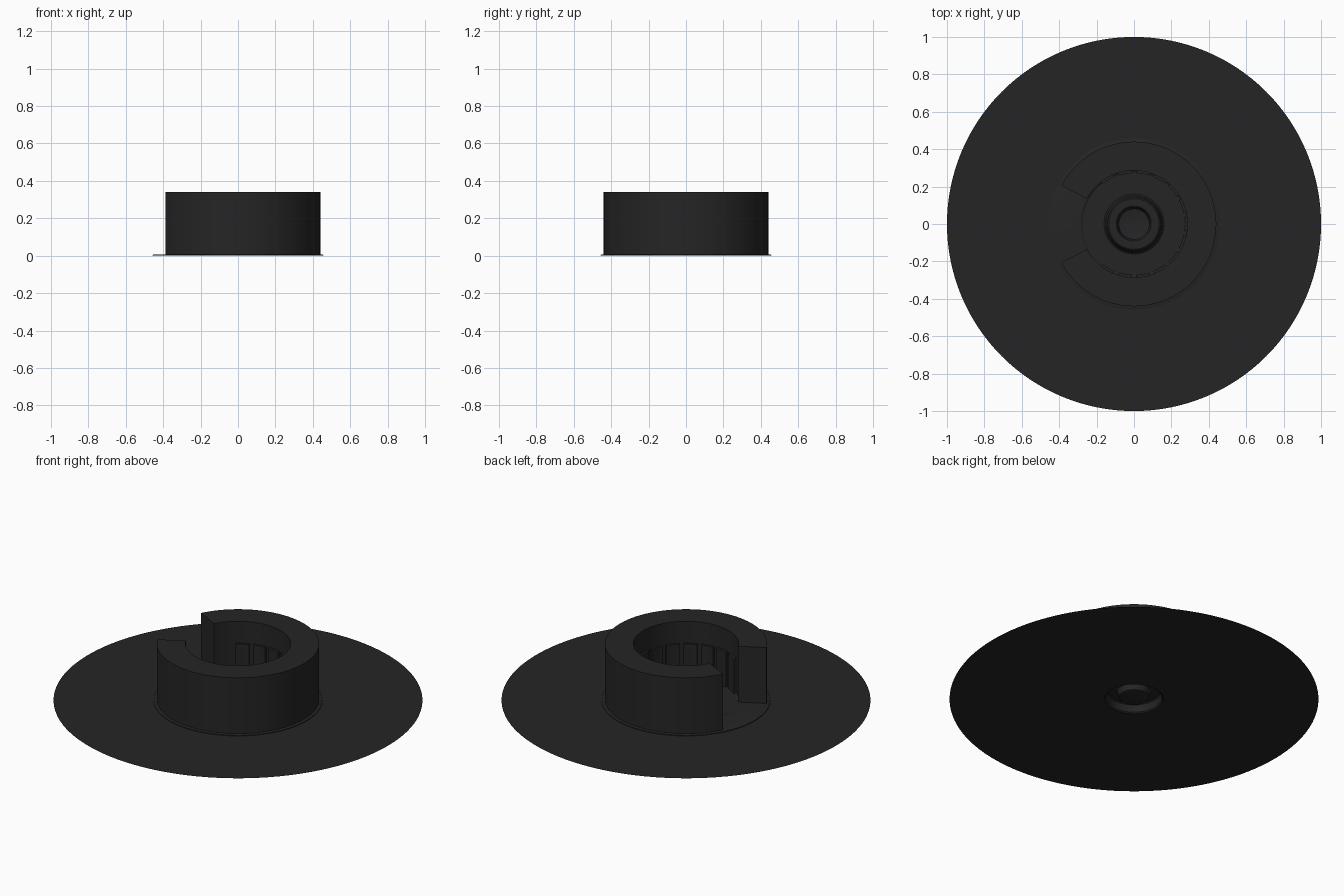
import bpy, bmesh, math

if "Cube" in bpy.data.objects:
    bpy.data.objects.remove(bpy.data.objects["Cube"])

mat = bpy.data.materials.new("charcoal black")
mat.diffuse_color = (0.0185, 0.0185, 0.0185, 1)
mat.use_nodes = True
mat.node_tree.nodes["Principled BSDF"].inputs["Base Color"].default_value = mat.diffuse_color


def sweep(name, profile, start=0.0, end=360.0, steps=128, caps=False):
    """Turn an (r, z) profile, listed outside to inside, about the z axis."""
    full = abs(end - start) >= 360
    bm = bmesh.new()
    cols = []
    for j in range(steps if full else steps + 1):
        a = math.radians(start + (end - start) * j / steps)
        cols.append([bm.verts.new((r * math.cos(a), r * math.sin(a), z))
                     for r, z in profile])
    for j in range(steps):
        p, q = cols[j], cols[(j + 1) % len(cols)]
        for i in range(len(profile) - 1):
            bm.faces.new((p[i], q[i], q[i + 1], p[i + 1]))
    if full and not caps:
        # close the middle of a sheet
        bm.faces.new([c[-1] for c in cols])
    if caps and not full:
        bm.faces.new(cols[0])
        bm.faces.new(cols[-1][::-1])
    me = bpy.data.meshes.new(name)
    bm.to_mesh(me)
    bm.free()
    me.materials.append(mat)
    ob = bpy.data.objects.new(name, me)
    bpy.context.collection.objects.link(ob)
    bpy.context.view_layer.objects.active = ob
    bpy.ops.object.select_all(action='DESELECT')
    ob.select_set(True)
    bpy.ops.object.shade_smooth_by_angle(angle=math.radians(30))
    return ob


# Thin base disc with a hollow raised ring pressed into its middle
sweep("base_disc", [(1.0, 0), (0.46, 0), (0.28, 0), (0.16, 0), (0.152, 0.006),
                    (0.142, 0.045), (0.135, 0.05), (0.10, 0.05),
                    (0.092, 0.045), (0.082, 0.012), (0.07, 0.008)])

# Low ring plate under the wall
sweep("ring_plate", [(0.457, 0), (0.457, 0.004), (0.452, 0.006),
                     (0.285, 0.006), (0.275, 0.0)], caps=True)

# C-shaped wall, open toward -x
GAP = 28
sweep("split_collar", [(0.44, 0.002), (0.44, 0.34), (0.285, 0.34), (0.285, 0.002)],
      -180 + GAP, 180 - GAP, 108, caps=True)

# Shallow pads around the inside of the wall
for k in range(-6, 7):
    c = k * 20
    sweep("inner_pad", [(0.287, 0.002), (0.287, 0.21), (0.272, 0.21), (0.272, 0.002)],
          c - 7.7, c + 7.7, 6, caps=True)
